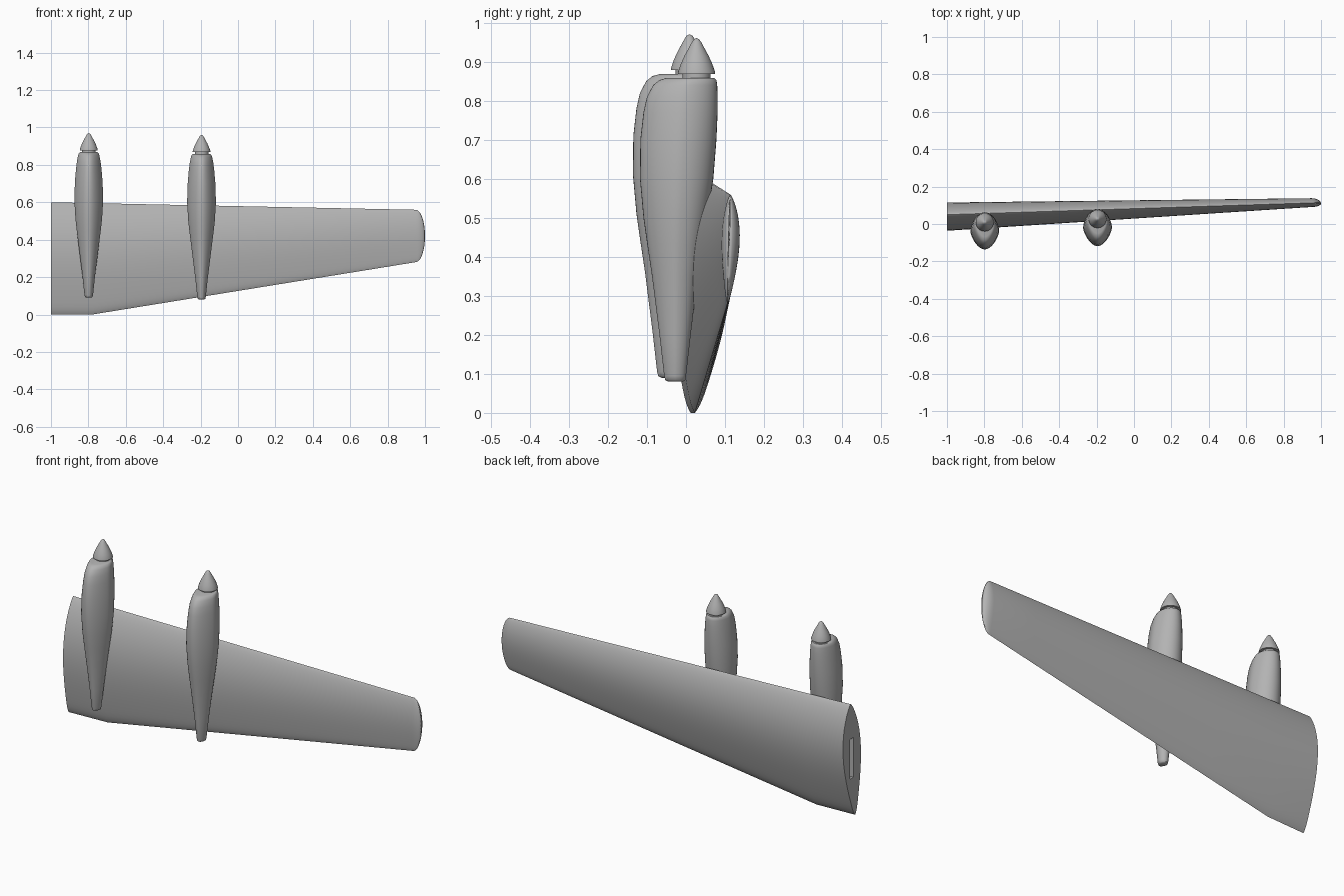
import bpy
import bmesh
from math import sin, cos, pi, sqrt, radians
from mathutils import Matrix

cube = bpy.data.objects.get("Cube")
if cube:
    bpy.data.objects.remove(cube, do_unlink=True)

grey = bpy.data.materials.new("plain grey")
grey.use_nodes = True
grey.diffuse_color = (0.45, 0.45, 0.45, 1)
grey.node_tree.nodes["Principled BSDF"].inputs["Base Color"].default_value = grey.diffuse_color


def lerp(a, b, t):
    return a + (b - a) * t


def loft(name, rings, angle=35):
    """Skin a list of equal closed rings and cap both ends."""
    bm = bmesh.new()
    rows = [[bm.verts.new(p) for p in ring] for ring in rings]
    n = len(rows[0])
    for a, b in zip(rows, rows[1:]):
        for i in range(n):
            j = (i + 1) % n
            bm.faces.new((a[i], a[j], b[j], b[i]))
    bm.faces.new(rows[0])
    bm.faces.new(rows[-1])
    bmesh.ops.remove_doubles(bm, verts=bm.verts, dist=1e-5)
    bmesh.ops.recalc_face_normals(bm, faces=bm.faces)
    mesh = bpy.data.meshes.new(name)
    bm.to_mesh(mesh)
    bm.free()
    mesh.materials.append(grey)
    ob = bpy.data.objects.new(name, mesh)
    bpy.context.collection.objects.link(ob)
    bpy.ops.object.select_all(action='DESELECT')
    ob.select_set(True)
    bpy.context.view_layer.objects.active = ob
    bpy.ops.object.shade_smooth_by_angle(angle=radians(angle))
    return ob


# Wing: an airfoil swept along the span, ending in a rounded tip
ROOT, KINK, TIP = -1.0, -0.78, 0.95
STEPS = 24


def wing_ring(x, bulge=0.0, thin=1.0):
    t = (x - ROOT) / (TIP - ROOT)
    lead_z = lerp(0.60, 0.56, t)
    trail_z = max(0.0, lerp(0.0, 0.28, (x - KINK) / (TIP - KINK)))
    lead_y, trail_y = lerp(0.05, 0.113, t), lerp(0.012, 0.106, t)
    upper, lower = lerp(0.075, 0.026, t), lerp(0.065, 0.018, t)

    def point(u, depth):
        f = sin(pi * u ** 0.75) + 0.15 * u * (1 - u ** 30)
        out = bulge * sqrt(max(0, 1 - (2 * u - 1) ** 2))
        return (x + out, lerp(lead_y, trail_y, u) + depth * thin * f, lerp(lead_z, trail_z, u))

    us = [(1 - cos(pi * i / STEPS)) / 2 for i in range(STEPS + 1)]
    return [point(u, upper) for u in us] + [point(u, -lower) for u in us[-2:0:-1]]


rings = [wing_ring(x) for x in (ROOT, KINK, -0.4, 0.0, 0.4, 0.7, TIP)]
rings += [wing_ring(TIP, 0.05 * sin(a), cos(a)) for a in (0.25 * k for k in range(1, 7))]
wing = loft("wing", rings, 40)

# Spar slot cut into the wing root
bm = bmesh.new()
bmesh.ops.create_cube(bm, size=1, matrix=Matrix.Translation((ROOT, 0.042, 0.31))
                      @ Matrix.Diagonal((0.3, 0.028, 0.21, 1)))
slot_mesh = bpy.data.meshes.new("slot_cutter")
bm.to_mesh(slot_mesh)
bm.free()
slot_mesh.materials.append(grey)
slot = bpy.data.objects.new("slot_cutter", slot_mesh)
bpy.context.collection.objects.link(slot)
slot.hide_render = True
slot.hide_viewport = True
cut = wing.modifiers.new("spar_slot", 'BOOLEAN')
cut.object = slot
cut.operation = 'DIFFERENCE'
cut.solver = 'EXACT'

# Nacelle stations: height, belly y, back y, half width
STATIONS = [
    (0.080, -0.045, -0.008, 0.014), (0.084, -0.053, -0.002, 0.020),
    (0.095, -0.056, 0.000, 0.023), (0.200, -0.068, 0.012, 0.034),
    (0.350, -0.087, 0.030, 0.053), (0.430, -0.099, 0.043, 0.063),
    (0.500, -0.109, 0.055, 0.071), (0.600, -0.118, 0.070, 0.077),
    (0.700, -0.117, 0.078, 0.074), (0.770, -0.109, 0.081, 0.068),
    (0.810, -0.100, 0.081, 0.063), (0.840, -0.084, 0.080, 0.057),
    (0.853, -0.068, 0.078, 0.053), (0.858, -0.050, 0.073, 0.047),
]
# Spinner profile: height, radius
SPINNER = [(0.850, 0.036), (0.868, 0.036), (0.868, 0.048), (0.875, 0.047), (0.895, 0.040),
           (0.915, 0.031), (0.935, 0.020), (0.950, 0.012), (0.957, 0.007), (0.960, 0.001)]
ANGLES = [2 * pi * i / 40 for i in range(40)]


def nacelle_ring(x, dy, z, belly, back, half):
    ring = []
    for a in ANGLES:
        s, c = sin(a), cos(a)
        pinch = 1 - 0.25 * max(0, -s)
        y = (belly + back) / 2 + s * (back - belly) / 2
        ring.append((x + half * c * pinch, y + dy, z))
    return ring


# Two engines, the inner one slightly lower and further ahead
for side, x, dy, dz in (("inner", -0.798, -0.018, 0.01), ("outer", -0.195, 0.0, 0.0)):
    loft(side + "_nacelle", [nacelle_ring(x, dy, z + dz, b, k, w) for z, b, k, w in STATIONS], 45)
    loft(side + "_spinner", [[(x + r * cos(a), 0.027 + dy + r * sin(a), z + dz) for a in ANGLES]
                             for z, r in SPINNER], 45)
